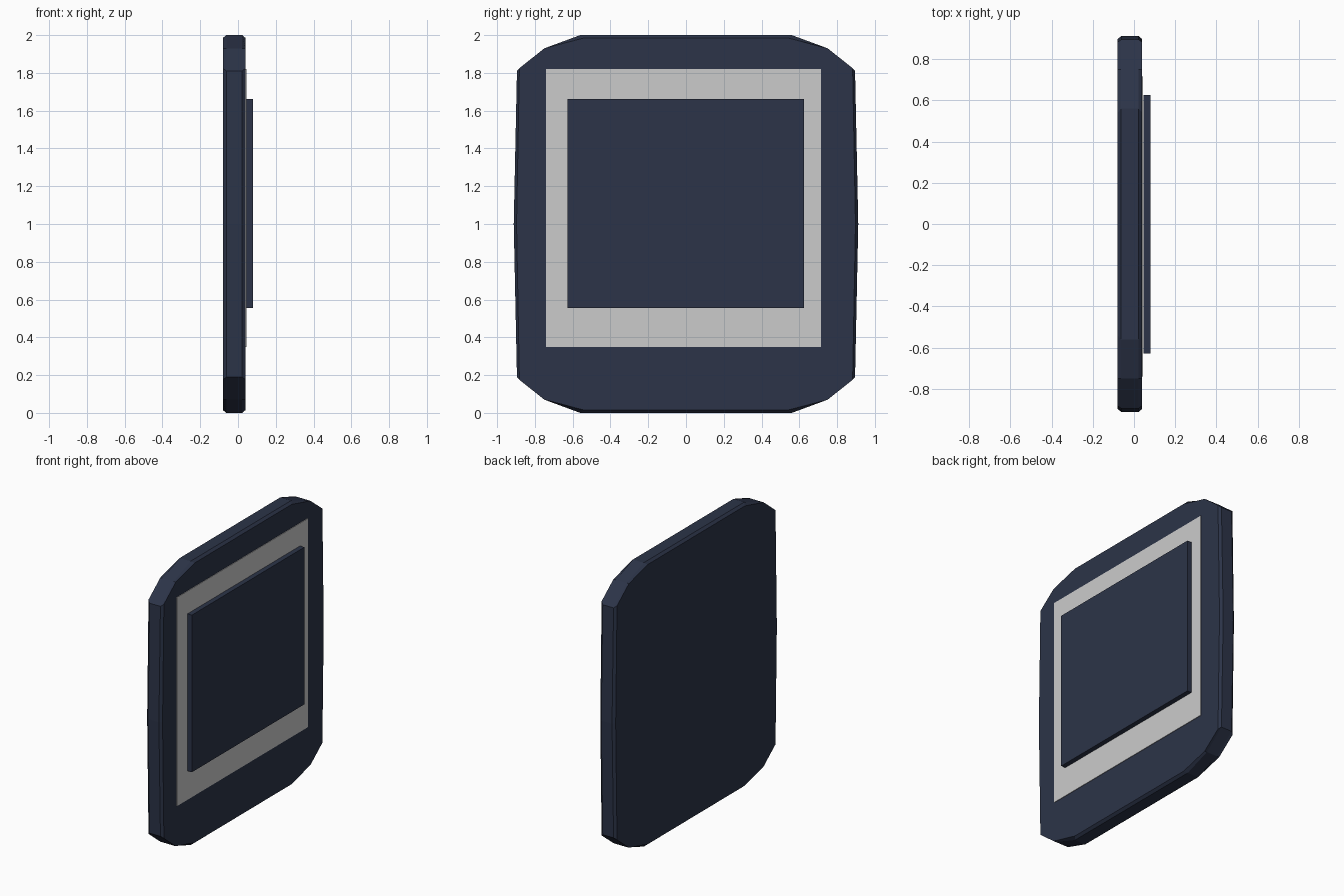
import bpy, bmesh

if "Cube" in bpy.data.objects:
    bpy.data.objects.remove(bpy.data.objects["Cube"])

navy = bpy.data.materials.new("dark_navy")
navy.diffuse_color = (0.025, 0.034, 0.065, 1)
navy.use_nodes = True
navy.node_tree.nodes["Principled BSDF"].inputs["Base Color"].default_value = navy.diffuse_color


def make_object(name, bm, mat=None):
    bmesh.ops.recalc_face_normals(bm, faces=bm.faces[:])
    mesh = bpy.data.meshes.new(name)
    bm.to_mesh(mesh)
    bm.free()
    obj = bpy.data.objects.new(name, mesh)
    bpy.context.collection.objects.link(obj)
    if mat:
        mesh.materials.append(mat)
    return obj


def box(name, x, y, z, mat=None):
    bm = bmesh.new()
    bmesh.ops.create_cube(bm, size=1)
    for v in bm.verts:
        v.co = [r[0] + (c + 0.5) * (r[1] - r[0]) for c, r in zip(v.co, (x, y, z))]
    return make_object(name, bm, mat)


def full_loop(quarter):
    """Mirror a quarter outline (from side middle to top edge) into a closed loop."""
    half = quarter + [(-y, z) for y, z in reversed(quarter)]
    return half + [(-y, -z) for y, z in half[1:-1]]


# Rounded plate: the chamfer fades out at each corner's middle point
outer = full_loop([(0.912, 0), (0.895, 0.81), (0.75, 0.93), (0.56, 1.0)])
inner = full_loop([(0.897, 0), (0.882, 0.825), (0.75, 0.93), (0.54, 0.985)])
bm = bmesh.new()
rings = [[bm.verts.new((x, y, z + 1)) for y, z in loop]
         for x, loop in ((-0.08, inner), (-0.062, outer), (0.022, outer), (0.04, inner))]
count = len(outer)
for a, b in zip(rings, rings[1:]):
    for i in range(count):
        j = (i + 1) % count
        bm.faces.new((a[i], a[j], b[j], b[i]))
bm.faces.new(rings[0])
bm.faces.new(rings[-1])
make_object("plate_body", bm, navy)

# Thin grey backing panel and raised screen
box("grey_panel", (0.036, 0.044), (-0.74, 0.715), (0.35, 1.82))
box("raised_screen", (0.046, 0.08), (-0.628, 0.626), (0.555, 1.662), navy)
